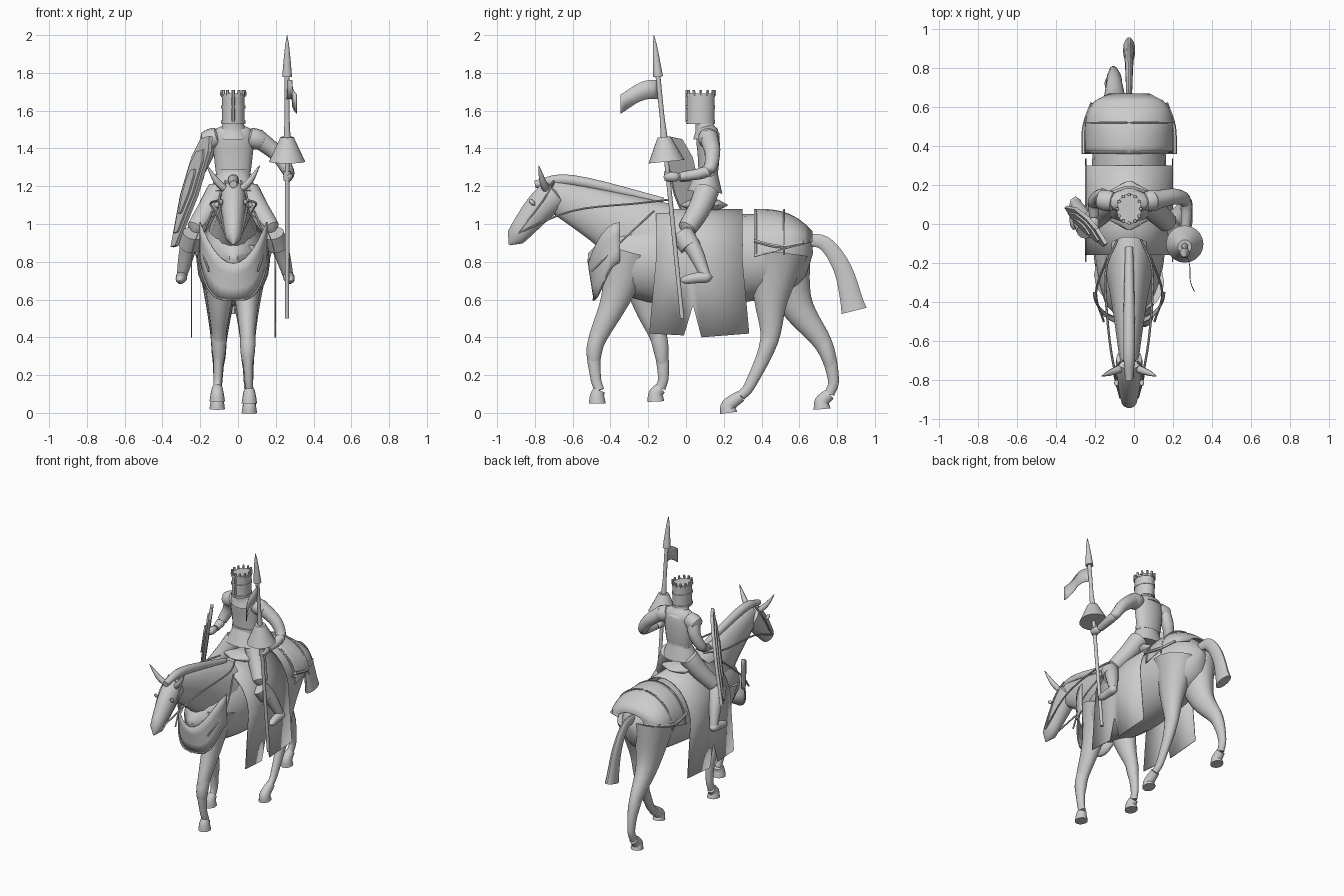
import bpy
from math import cos, pi, radians, sin, sqrt
from mathutils import Vector
from mathutils.geometry import interpolate_bezier

old_cube = bpy.data.objects.get("Cube")
if old_cube:
    bpy.data.objects.remove(old_cube)

color = (.6, .6, .6, 1)
grey = bpy.data.materials.new("plain grey")
grey.use_nodes = True
grey.diffuse_color = color
grey.node_tree.nodes["Principled BSDF"].inputs["Base Color"].default_value = color
center = -.025


def build(name, verts, faces, angle=45, thickness=0):
    mesh = bpy.data.meshes.new(name)
    mesh.from_pydata(verts, [], faces)
    mesh.materials.append(grey)
    mesh.shade_smooth()
    mesh.set_sharp_from_angle(angle=radians(angle))
    part = bpy.data.objects.new(name, mesh)
    bpy.context.collection.objects.link(part)
    if thickness:
        part.modifiers.new("thickness", "SOLIDIFY").thickness = thickness


def bridge(rows, columns, stride):
    return [(row * stride + col, row * stride + (col + 1) % stride,
             (row + 1) * stride + (col + 1) % stride, (row + 1) * stride + col)
            for row in range(rows - 1) for col in range(columns)]


def smooth_path(path):
    points = [Vector(point) for point in path]
    before, after = points[0] * 2 - points[1], points[-1] * 2 - points[-2]
    padded = [before] + points + [after]
    result = [points[0]]
    for a, b, c, d in zip(padded, padded[1:], padded[2:], padded[3:]):
        result += interpolate_bezier(b, b + (c - a) / 6, c - (d - b) / 6, c, 6)[1:]
    return result


def tube(name, path, start, end, flat=1, swell=0, curve=1, rounded=0, sides=14, side_axis=(1, 0, 0)):
    # Oval sections along a path: tapering, swelling in the middle, or closing at the ends
    points = smooth_path(path)
    last = len(points) - 1
    verts = []
    for i, point in enumerate(points):
        t = i / last
        radius = end + (start - end) * (1 - t) ** curve + swell * sin(pi * t)
        if rounded:
            radius *= sqrt(max(.01, 1 - abs(t * 2 - 1) ** rounded))
        along = (points[min(i + 1, last)] - points[max(i - 1, 0)]).normalized()
        across = Vector(side_axis)
        across = (across - along * across.dot(along)).normalized()
        deep = along.cross(across)
        for k in range(sides):
            turn = 2 * pi * k / sides
            verts.append(point + (across * cos(turn) * flat + deep * sin(turn)) * radius)
    faces = bridge(len(points), sides, sides)
    faces += [tuple(reversed(range(sides))), tuple(range(len(verts) - sides, len(verts)))]
    build(name, verts, faces)


def middle_tube(name, path, start, end, **shape):
    tube(name, [(center, y, z) for y, z in path], start, end, **shape)


def cord(name, path, radius=.006):
    tube(name, path, radius, radius, sides=6)


def sheet(name, rows, thickness=.006):
    width = len(rows[0])
    verts = [point for row in rows for point in row]
    build(name, verts, bridge(len(rows), width - 1, width), thickness=thickness)


def drape(name, columns):
    # Cloth arched over the back, then hanging straight down to its hem
    rows = []
    for y, ridge, hem, width in columns:
        bottom = max(hem, .8)
        half = [(width * sin(a), y, bottom + (ridge - bottom) * cos(a))
                for a in (pi * k / 16 for k in range(9))]
        half.append((width, y + (y - .07) * (bottom - hem) * .4, hem))
        rows.append([(center - x, depth, z) for x, depth, z in reversed(half[1:])]
                    + [(center + x, depth, z) for x, depth, z in half])
    sheet(name, rows)


# Horse body, neck, head, mane and tail
middle_tube("horse body", [(-.52, .82), (0, .8), (.4, .83), (.67, .87)], .25, .22,
            flat=.82, rounded=3, sides=20)
middle_tube("horse neck", [(-.18, .9), (-.4, 1.02), (-.72, 1.16)], .24, .08, flat=.57)
middle_tube("horse head", [(-.67, 1.18), (-.78, 1.08), (-.935, .89)], .085, .045,
            flat=.8, swell=.015, rounded=14)
middle_tube("mane", [(-.8, 1.21), (-.6, 1.23), (-.12, 1.12)], .02, .02, swell=.01)
middle_tube("tail", [(.6, .91), (.73, .9), (.83, .76), (.89, .54)], .03, .07, flat=.45, curve=.6)

# Ears, eyes and tack
for s, side in ((1, "left"), (-1, "right")):
    def beside(offset, y, z):
        return center + s * offset, y, z

    tube(side + " ear", [beside(.04, -.74, 1.18), beside(.09, -.76, 1.23), beside(.14, -.78, 1.31)],
         .02, .002, swell=.006, sides=8)
    tube(side + " eye", [beside(.065, -.83, 1.13), beside(.065, -.8, 1.1)], .012, .012, rounded=2, sides=8)
    mouth = beside(.045, -.89, .95)
    cord(side + " rein", [mouth, beside(.1, -.6, 1.07), beside(.12, -.25, 1.11), beside(.06, -.08, 1.13)])
    cord(side + " cheek strap", [mouth, beside(.075, -.76, 1.12), beside(.04, -.7, 1.23)])
    cord(side + " chest strap", [beside(.13, -.5, .75), beside(.17, -.35, .9), beside(.11, -.17, 1.07)])
    cord(side + " rump strap", [beside(.235, .36, .91), beside(.23, .5, .88), beside(.19, .62, .9)], .01)

# Horse legs, each from body to ankle with a hoof reaching down to the toe
legs = {
    "front left": (.06, (-.3, .85), (-.375, .6), (-.48, .36), (-.48, .2), (-.46, .12), (-.47, .05)),
    "front right": (-.11, (-.26, .85), (-.2, .57), (-.14, .38), (-.12, .2), (-.135, .13), (-.16, .06)),
    "hind left": (.06, (.48, .85), (.45, .6), (.44, .38), (.34, .15), (.29, .09), (.225, 0)),
    "hind right": (-.11, (.5, .85), (.58, .58), (.73, .36), (.78, .18), (.76, .1), (.72, .02)),
}
for name, (x, *joints, ankle, toe) in legs.items():
    hind = name.startswith("hind")
    root = center + (x - center) * .8
    path = [(root + (x - root) * i / 4, y, z) for i, (y, z) in enumerate(joints + [ankle])]
    tube(name + " leg", path, .17 if hind else .14, .027, flat=.8, curve=2.7)
    tube(name + " knee", [(path[2][0], y, z) for y, z in
                          (joints[1], joints[2], joints[3])], .04, .03, swell=.01, rounded=2, flat=.9)
    sole_y, sole_z = toe
    tube(name + " hoof", [path[-1], (x, sole_y, sole_z + .04), (x, *toe)], .032, .046, flat=.9)

# Saddle cloth with a notched hem, rump cover and its bands
hem_points = ((-.16, .42), (0, .41), (.04, .57), (.08, .4), (.3, .42))
drape("saddle cloth", [(y, 1.08, hem, .225) for y, hem in hem_points])
drape("rump cover", [(.36 + .31 * t, 1.08 - .12 * t ** 3, .83 + .08 * t, .23 * sqrt(1 - .8 * t ** 5))
                     for t in (k / 8 for k in range(9))])
for y in (.37, .52):
    cord("rump band", [(center + .23 * sin(a), y, .84 + .235 * cos(a))
                       for a in (pi * k / 8 for k in range(-4, 5))])
middle_tube("saddle", [(-.03, 1.1), (.22, 1.1)], .03, .03, flat=3.5, rounded=8)

# Chest cloth wrapped around the front, deepest in the middle
chest = []
for k in range(17):
    a = pi * (k / 16 - .5)
    rise = sin(a) ** 2
    chest.append([(center + .18 * sin(a), -.33 - (.19 - .03 * drop) * cos(a) - .02 * rise,
                   (.79 + .22 * rise) * (1 - drop) + (.6 + .2 * rise * rise) * drop)
                  for drop in (0, .3, .7, 1)])
sheet("chest cloth", chest)
cord("chest cloth hem", [row[-1] for row in chest])

# Rider torso and skirt
middle_tube("rider torso", [(.11, 1.17), (.12, 1.35), (.11, 1.54)], .046, .07,
            flat=1.75, rounded=5, sides=18)
middle_tube("rider neck", [(.11, 1.46), (.1, 1.51), (.08, 1.58)], .075, .04, flat=1.2, curve=1.5)
middle_tube("rider skirt", [(.11, 1.28), (.1, 1.17)], .058, .095, flat=1.35)
middle_tube("rider belt", [(.11, 1.26), (.11, 1.29)], .062, .06, flat=1.5)

# Rider arms, hands, legs and feet
for s, side, reach, hand_y, knee_x, foot_x in ((1, "left", .29, -.03, .19, .27), (-1, "right", .18, .04, -.24, -.3)):
    def out(share, y, z):
        return center + s * reach * share, y, z

    shoulder = center + s * .12
    hand = out(1, hand_y, 1.25)
    tube(side + " shoulder", [(shoulder - s * .06, .11, 1.47), (shoulder + s * .055, .13, 1.43)],
         .056, .054, rounded=3, side_axis=(0, 0, 1))
    tube(side + " arm", [(shoulder, .12, 1.46), out(.8, .14, 1.37), out(1, .11, 1.28), hand],
         .05, .024, side_axis=(0, 1, 1))
    tube(side + " hand", [hand, out(1, hand_y - .09, 1.25)], .026, .026, rounded=4)

    knee, ankle = (knee_x, -.01, .95), (foot_x, .11, .71)
    tube(side + " thigh", [(center + s * .06, .12, 1.2), (center + s * .13, .07, 1.08), knee],
         .07, .05, rounded=12)
    tube(side + " shin", [knee, ((knee_x + foot_x) / 2, .05, .85), ankle], .05, .025, swell=.005)
    tube(side + " boot cuff", [(knee_x, -.03, .95), (knee_x + s * .02, .02, .88)], .054, .056)
    tube(side + " foot", [(foot_x, .14, .72), (foot_x, .06, .715), (foot_x + s * .01, -.03, .7)],
         .034, .024, rounded=4)

# Great helm with bands, face ridge and crown
helm_y = .078
middle_tube("helm", [(helm_y, 1.53), (helm_y, 1.69)], .074, .074, flat=.82, sides=18)
for z in (1.54, 1.62, 1.68):
    middle_tube("helm band", [(helm_y, z - .008), (helm_y, z + .008)], .078, .078, flat=.82, sides=18)
middle_tube("face ridge", [(helm_y - .073, 1.54), (helm_y - .073, 1.68)], .009, .009, sides=6)
for k in range(12):
    a = pi * k / 6
    x, y = center + .06 * cos(a), helm_y + .073 * sin(a)
    tube("crown point", [(x, y, 1.68), (x, y, 1.71)], .01, .008, sides=6)


# Leaning lance with guard and blade
def on_lance(z):
    return .26, .03 - z * .1, z


for name, low, high, start, end in (
        ("lance shaft", .5, 1.8, .011, .013),
        ("lance grip", 1.23, 1.28, .02, .02),
        ("hand guard", 1.33, 1.46, .096, .035),
        ("lance socket", 1.46, 1.56, .018, .013),
        ("lance blade", 1.78, 2, .026, .001)):
    tube(name, [on_lance(low), on_lance(high)], start, end, sides=20,
         curve=.7 if name == "lance blade" else 1)

# Waving pennant
pennant = []
for t in (k / 8 for k in range(9)):
    height = 1.71 - .06 * t + .02 * sin(4 * t)
    pennant.append([(.26 + .055 * t + .01 * sin(6 * t), -.145 - .2 * t, height + half)
                    for half in (-.05, .05)])
sheet("pennant", pennant, thickness=.004)

# Shield of three stacked plates, pointed at the foot
shield_center, wide, tall = Vector((-.25, 0, 1.17)), Vector((.08, -.13, .025)), Vector((.075, -.05, .285))
outward = tall.cross(wide).normalized()
if outward.x > 0:
    outward.negate()
outline = ((-.5, .7), (-.2, 1), (.4, 1), (.6, .7), (.5, -.1), (0, -1), (-.3, -1), (-.6, 0))
for name, size, back, front in (("shield", 1, -.01, .01), ("shield panel", .75, 0, .02), ("shield boss", .4, 0, .03)):
    count = len(outline)
    verts = [shield_center + (wide * a + tall * b) * size + outward * depth
             for depth in (back, front) for a, b in outline]
    build(name, verts, bridge(2, count, count) + [tuple(reversed(range(count))), tuple(range(count, 2 * count))], angle=20)
